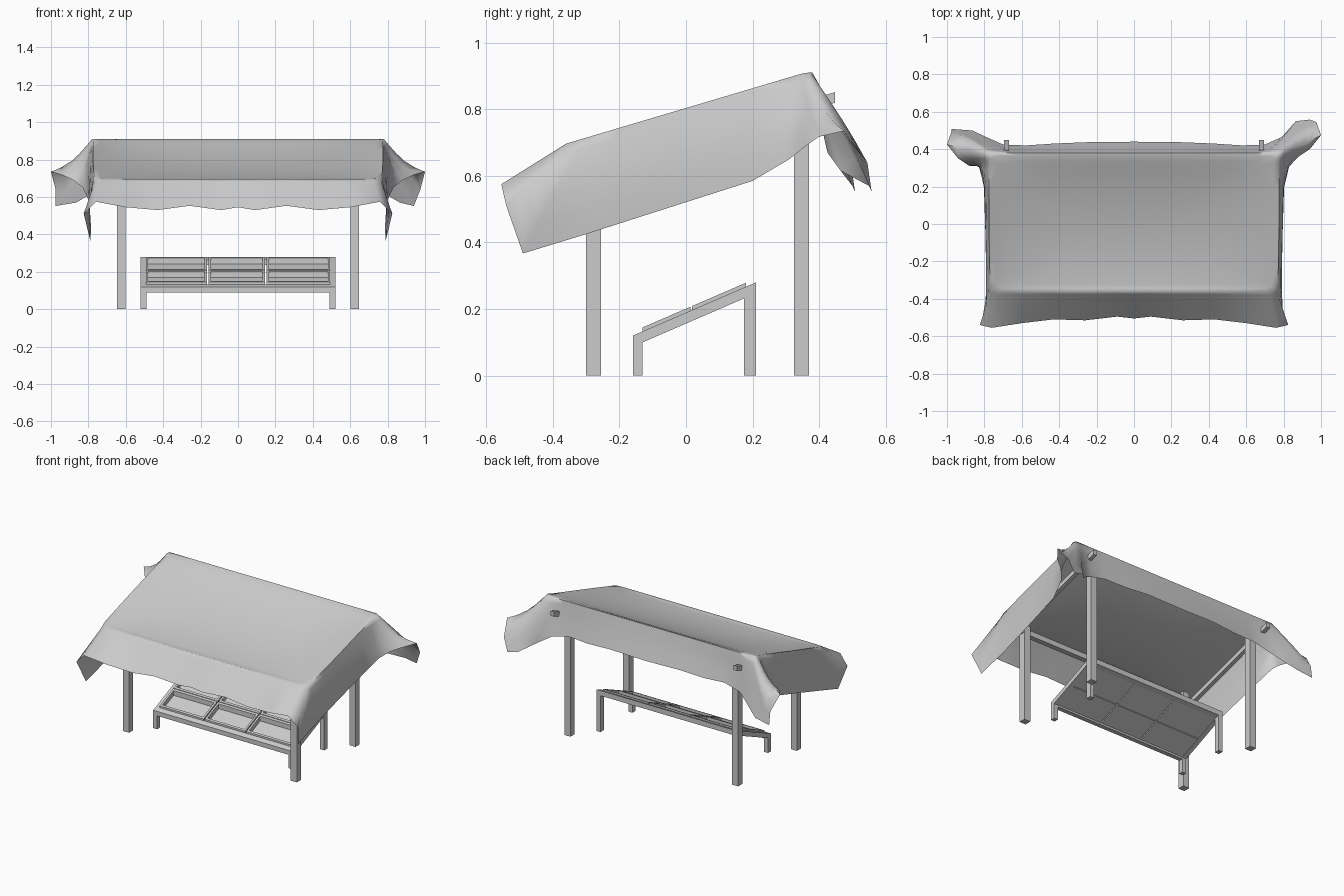
import bpy, bmesh, math
from mathutils import Vector


def make(name, verts, faces, smooth=False):
    me = bpy.data.meshes.new(name)
    me.from_pydata([tuple(v) for v in verts], [], faces)
    bm = bmesh.new()
    bm.from_mesh(me)
    bmesh.ops.recalc_face_normals(bm, faces=bm.faces)
    bm.to_mesh(me)
    bm.free()
    ob = bpy.data.objects.new(name, me)
    bpy.context.collection.objects.link(ob)
    if smooth:
        bpy.ops.object.select_all(action='DESELECT')
        ob.select_set(True)
        bpy.context.view_layer.objects.active = ob
        bpy.ops.object.shade_smooth_by_angle(angle=math.radians(80))
    return ob


def prism(name, profile, x0, x1):
    """Extrude a (y, z) profile from x0 to x1."""
    n = len(profile)
    verts = [(x, y, z) for x in (x0, x1) for y, z in profile]
    faces = [tuple(range(n)), tuple(range(n, 2 * n))]
    faces += [(i, (i + 1) % n, n + (i + 1) % n, n + i) for i in range(n)]
    return make(name, verts, faces)


def box(name, x0, x1, y0, y1, z0, z1):
    return prism(name, [(y0, z0), (y1, z0), (y1, z1), (y0, z1)], x0, x1)


# posts, rafters and table sides, mirrored left and right
for s, side in ((-1, "left"), (1, "right")):
    box("front_post_" + side, s * 0.602, s * 0.648, -0.30, -0.255, 0, 0.66)
    box("back_post_" + side, s * 0.602, s * 0.648, 0.325, 0.37, 0, 0.86)
    prism("rafter_" + side, [(-0.34, 0.58), (0.448, 0.82), (0.448, 0.852), (-0.34, 0.612)],
          s * 0.668, s * 0.695)
    prism("table_side_" + side,
          [(-0.16, 0), (-0.13, 0), (-0.13, 0.10), (0.175, 0.232), (0.175, 0),
           (0.21, 0), (0.21, 0.28), (-0.16, 0.12)], s * 0.49, s * 0.52)

# cross beams
box("front_beam", -0.70, 0.70, -0.30, -0.265, 0.605, 0.64)
box("back_beam", -0.70, 0.70, 0.335, 0.37, 0.84, 0.875)
prism("table_front_rail", [(-0.16, 0.09), (-0.13, 0.09), (-0.13, 0.133), (-0.16, 0.12)], -0.5, 0.5)
prism("table_back_rail", [(0.18, 0.235), (0.21, 0.245), (0.21, 0.28), (0.18, 0.267)], -0.5, 0.5)


# shallow display trays lying on the sloped table
def slope(y, h):
    return (y, 0.12 + 0.432 * (y + 0.16) + h)


def slab(name, x0, x1, y0, y1, h0, h1):
    prism(name, [slope(y0, h0), slope(y1, h0), slope(y1, h1), slope(y0, h1)], x0, x1)


w = 0.013
for x0, x1 in ((-0.493, -0.165), (-0.158, 0.145), (0.152, 0.493)):
    for y0, y1 in ((-0.13, 0.014), (0.018, 0.18)):
        slab("tray_floor", x0, x1, y0, y1, -0.03, -0.02)
        slab("tray_front", x0, x1, y0, y0 + w, -0.02, 0.012)
        slab("tray_back", x0, x1, y1 - w, y1, -0.02, 0.012)
        slab("tray_end", x0, x0 + w, y0 + w, y1 - w, -0.02, 0.012)
        slab("tray_end", x1 - w, x1, y0 + w, y1 - w, -0.02, 0.012)

# cloth canopy: right half of the hem (x, y, z) with its anchor (x, y) on the top edge
hem = [
    (0.00, -0.505, 0.545, 0.00, -0.36), (0.09, -0.495, 0.53, 0.09, -0.36),
    (0.26, -0.515, 0.553, 0.26, -0.36), (0.43, -0.51, 0.53, 0.43, -0.36),
    (0.60, -0.53, 0.545, 0.59, -0.36), (0.76, -0.555, 0.575, 0.72, -0.36),
    (0.825, -0.54, 0.51, 0.76, -0.35), (0.79, -0.49, 0.367, 0.77, -0.31),
    (0.785, -0.30, 0.425, 0.772, -0.20), (0.79, -0.05, 0.505, 0.775, -0.03),
    (0.80, 0.20, 0.585, 0.775, 0.18), (0.83, 0.31, 0.65, 0.775, 0.28),
    (0.88, 0.36, 0.69, 0.775, 0.33), (0.94, 0.40, 0.718, 0.78, 0.35),
    (1.00, 0.475, 0.735, 0.78, 0.365), (0.975, 0.545, 0.64, 0.775, 0.375),
    (0.94, 0.558, 0.552, 0.76, 0.38), (0.865, 0.55, 0.57, 0.735, 0.38),
    (0.79, 0.465, 0.615, 0.70, 0.38), (0.70, 0.425, 0.67, 0.65, 0.38),
    (0.58, 0.42, 0.70, 0.56, 0.38), (0.43, 0.43, 0.695, 0.43, 0.38),
    (0.26, 0.437, 0.705, 0.26, 0.38), (0.00, 0.44, 0.70, 0.00, 0.38),
]
left = [(-x - (0.035 if z < 0.6 and x > 0.9 else 0),
         y - (0.05 if x > 0.84 and y > 0.35 else 0), z, -ax, ay)
        for x, y, z, ax, ay in hem[-2:0:-1]]
loop = hem + left
n = len(loop)


def top_z(y):
    return min(0.804 + 0.297 * y, 0.91)


# sagging top, built from the middle out to the crest
rings = []
for k in (0.12, 0.35, 0.55, 0.75, 0.88, 0.96):
    ring = []
    for *_, ax, ay in loop:
        x, y = ax * k, ay * k
        sag = 0.045 * (1 - (x / 0.78) ** 4) * (1 - (y / 0.38) ** 2)
        ring.append(Vector((x, y, top_z(y) - sag)))
    rings.append(ring)

# hanging flaps: sides and front bulge a little, ridges of the pouched back corners sink in
for t in (0.0, 0.1, 0.3, 0.5, 0.75, 1.0):
    ring = []
    for x, y, z, ax, ay in loop:
        p = Vector((ax, ay, top_z(ay))).lerp(Vector((x, y, z)), t)
        bow = math.sin(math.pi * t)
        if 0.32 < ay < 0.37:
            p.z -= 0.03 * bow
        elif ay > 0.37 and abs(ax) > 0.75:
            p.y += 0.012 * bow
            p.z -= 0.01 * bow
        elif ay > 0.37:
            p.y -= 0.003 * bow
        elif abs(ax) > 0.765:
            p.x += math.copysign(0.012, ax) * bow
        ring.append(p)
    rings.append(ring)
faces = [tuple(range(n))]
for k in range(len(rings) - 1):
    for i in range(n):
        j = (i + 1) % n
        faces.append((k * n + i, k * n + j, (k + 1) * n + j, (k + 1) * n + i))
make("cloth_canopy", [v for r in rings for v in r], faces, smooth=True)
